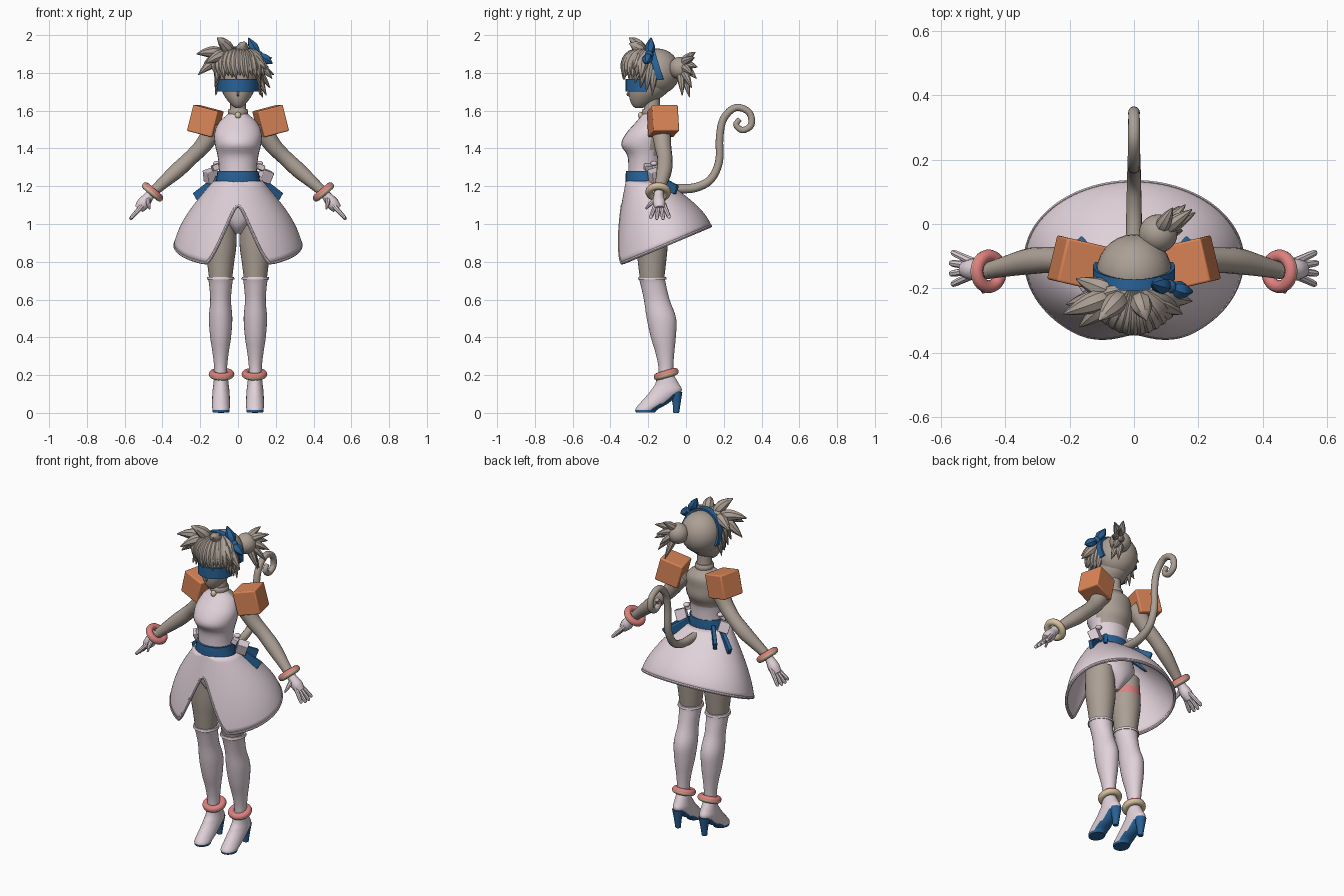
import bpy, bmesh, math
from math import sin, cos, pi
from mathutils import Vector

default = bpy.data.objects.get("Cube")
if default:
    bpy.data.objects.remove(default)


def material(name, rgb):
    m = bpy.data.materials.new(name)
    m.use_nodes = True
    m.diffuse_color = (*rgb, 1)
    m.node_tree.nodes["Principled BSDF"].inputs["Base Color"].default_value = (*rgb, 1)
    return m


TAUPE = material("taupe", (.41, .35, .3))
LILAC = material("pale lilac", (.75, .64, .695))
ORANGE = material("orange", (.71, .235, .095))
BLUE = material("blue", (.021, .122, .31))
CORAL = material("coral", (.72, .22, .21))
CREAM = material("cream", (.67, .55, .35))
parts = []
SIDES = (("left", 1), ("right", -1))


def register(ob, name, mat):
    ob.name = name
    ob.data.materials.append(mat)
    parts.append(ob)
    return ob


def paint(ob, mat, rule):
    ob.data.materials.append(mat)
    for p in ob.data.polygons:
        if rule(p.center, p.normal):
            p.material_index = len(ob.data.materials) - 1


def spline(pts, n):
    """Smooth curve through points of any dimension."""
    out = []
    for i in range(len(pts) - 1):
        a, b, c, d = (pts[max(0, min(len(pts) - 1, i + k))] for k in (-1, 0, 1, 2))
        for j in range(n):
            t = j / n
            out.append([q + t / 2 * (r - p + t * (2*p - 5*q + 4*r - s + t * (3*q - p - 3*r + s)))
                        for p, q, r, s in zip(a, b, c, d)])
    return out + [list(pts[-1])]


def loft(name, rings, mat, caps=True):
    bm = bmesh.new()
    rows = [[bm.verts.new(p) for p in ring] for ring in rings]
    n = len(rows[0])
    for a, b in zip(rows, rows[1:]):
        for i in range(n):
            bm.faces.new((a[i], a[(i+1) % n], b[(i+1) % n], b[i]))
    if caps:
        bm.faces.new(rows[0])
        bm.faces.new(rows[-1])
    bmesh.ops.recalc_face_normals(bm, faces=bm.faces)
    me = bpy.data.meshes.new(name)
    bm.to_mesh(me)
    bm.free()
    ob = bpy.data.objects.new(name, me)
    bpy.context.collection.objects.link(ob)
    return register(ob, name, mat)


def tube(name, pts, mat, sides=12, n=4):
    """Round tapering tube through (x, y, z, radius) points."""
    path = spline(pts, n)
    co = [Vector(p[:3]) for p in path]
    rings, u = [], None
    for i, p in enumerate(co):
        t = (co[min(i+1, len(co)-1)] - co[max(i-1, 0)]).normalized()
        u = t.orthogonal() if u is None else u - t * u.dot(t)
        u.normalize()
        v = t.cross(u)
        rings.append([p + (u * cos(a) + v * sin(a)) * max(path[i][3], .001)
                      for a in (2 * pi * k / sides for k in range(sides))])
    return loft(name, rings, mat)


def stack(name, secs, mat, x=0, n=4, sides=28):
    """Level ellipses: (z, y centre, x radius, y radius)."""
    return loft(name, [[(x + rx * cos(a), cy + ry * sin(a), z)
                        for a in (2 * pi * k / sides for k in range(sides))]
                       for z, cy, rx, ry in spline(secs, n)], mat)


def band(name, arc, start, end, half, mat, thick=.012):
    half, rings = Vector(half), []
    for i in range(25):
        a = start + (end - start) * i / 24
        p, q = Vector(arc(a, 0)), Vector(arc(a, thick))
        rings.append((p - half, p + half, q + half, q - half))
    return loft(name, rings, mat)


def ball(name, loc, scale, mat):
    bpy.ops.mesh.primitive_uv_sphere_add(segments=28, ring_count=16, location=loc)
    bpy.context.object.scale = scale
    return register(bpy.context.object, name, mat)


def block(name, loc, size, rot, mat, bevel=.004):
    bpy.ops.mesh.primitive_cube_add(size=1, location=loc, rotation=rot)
    ob = bpy.context.object
    ob.scale = size
    bpy.ops.object.transform_apply(location=False, rotation=False, scale=True)
    mod = ob.modifiers.new("bevel", "BEVEL")
    mod.width, mod.segments = bevel, 3
    return register(ob, name, mat)


def strip(name, a, b, width, mat):
    a, b = Vector(a), Vector(b)
    rot = (b - a).to_track_quat('Z', 'Y').to_euler()
    return block(name, (a + b) / 2, (.022, width, (b - a).length), rot, mat)


def bangle(name, loc, axis):
    rot = Vector(axis).to_track_quat('Z', 'Y').to_euler()
    bpy.ops.mesh.primitive_torus_add(major_radius=.048, minor_radius=.02, location=loc, rotation=rot,
                                     major_segments=32, minor_segments=12)
    paint(register(bpy.context.object, name, CORAL), CREAM, lambda c, n: n.z > .1)


# Torso with an open back, neck and pelvis
torso = stack("torso", [(1.19, -.215, .11, .09), (1.28, -.215, .1, .09), (1.36, -.215, .108, .095),
                        (1.42, -.218, .122, .125), (1.48, -.205, .125, .112), (1.54, -.18, .1, .085),
                        (1.585, -.18, .052, .05), (1.63, -.18, .042, .042), (1.7, -.18, .042, .042)], LILAC)
paint(torso, TAUPE, lambda c, n: c.z > 1.6 or (c.z > 1.36 and c.y > -.18))
stack("pelvis", [(.95, -.19, .02, .05), (.99, -.19, .06, .09), (1.05, -.19, .125, .11),
                 (1.13, -.2, .14, .11), (1.21, -.21, .11, .09)], LILAC)
stack("collar", [(1.58, -.18, .053, .053), (1.595, -.18, .054, .054), (1.61, -.18, .048, .048)], TAUPE)
ball("collar_bell", (0, -.238, 1.575), (.016, .016, .018), CREAM)
stack("belt", [(1.22, -.22, .118, .1), (1.25, -.22, .113, .1), (1.28, -.22, .109, .098)], BLUE)


# Flared skirt, split at the front and rising to the back
def skirt_point(a, t):
    front = cos(a) > 0
    hx, hy = .335 * sin(a), -.11 - (.265 if front else .24) * cos(a)
    base = .79 + (hy + .345) * .42
    notch = .32 * cos(pi / 2 * abs(hx) / .17) ** 1.5 if front and abs(hx) < .17 else 0
    z = 1.225 + (base + notch - 1.225) * t
    s = (1.225 - z) / (1.225 - base)
    f = .5 * s + .5 * sin(1.1 * pi / 2 * s)
    wx, wy = .125 * sin(a), -.215 - .098 * cos(a)
    return wx + (hx - wx) * f, wy + (hy - wy) * f, z


angles = [2 * pi * k / 96 for k in range(96)]
skirt = loft("skirt", [[skirt_point(a, t / 14) for a in angles] for t in range(15)], LILAC, False)
solid = skirt.modifiers.new("thickness", "SOLIDIFY")
solid.thickness, solid.offset = .012, 0
tube("skirt_hem", [(*skirt_point(a, 1), .009) for a in angles + angles[:1]], LILAC, 8, 1)

# Curled tail
tube("tail", [(0, y, z, r) for y, z, r in (
    (-.13, 1.19, .026), (-.04, 1.187, .025), (.05, 1.193, .024), (.13, 1.235, .022), (.175, 1.33, .021),
    (.178, 1.46, .02), (.2, 1.56, .02), (.265, 1.617, .019), (.335, 1.59, .018), (.345, 1.525, .018),
    (.3, 1.497, .017), (.265, 1.525, .016), (.285, 1.555, .013))], TAUPE, 14)

for side, s in SIDES:
    # Legs and stockings
    thigh = stack(side + "_thigh", [(.69, -.18, .058, .062), (.8, -.18, .072, .075), (.9, -.182, .084, .085),
                                    (1.06, -.19, .078, .088)], TAUPE, s * .092)
    if s < 0:
        paint(thigh, CORAL, lambda c, n: .94 < c.z < .98 and c.y > -.16)
    stack(side + "_stocking", [(.18, -.105, .033, .038), (.25, -.107, .035, .04), (.32, -.112, .043, .05),
                               (.4, -.12, .055, .066), (.5, -.13, .062, .078), (.6, -.155, .055, .068),
                               (.7, -.178, .064, .068), (.705, -.178, .073, .075),
                               (.72, -.178, .071, .073)], LILAC, s * .092)

    # Heeled shoes with coloured soles
    shoe = stack(side + "_shoe", [(.21, -.11, .035, .04), (.155, -.1, .04, .062), (.125, -.102, .044, .08),
                                  (.1, -.118, .046, .082), (.05, -.17, .047, .075), (.02, -.208, .046, .06),
                                  (.001, -.215, .043, .05)], LILAC, s * .09)
    paint(shoe, BLUE, lambda c, n: (n.z < -.4 and c.z < .115) or c.z < .012)
    tube(side + "_heel", [(s * .09, -.052, .11, .034), (s * .09, -.05, .05, .022),
                          (s * .09, -.052, 0, .016)], BLUE)
    bangle(side + "_anklet", (s * .087, -.105, .205), (0, .3, -1))

    # Arms and gloved hands
    tube(side + "_arm", [(s * x, y, z, r) for x, y, z, r in (
        (.1, -.14, 1.52, .046), (.14, -.13, 1.48, .05), (.19, -.122, 1.41, .044), (.25, -.112, 1.35, .04),
        (.32, -.115, 1.285, .041), (.4, -.132, 1.215, .032), (.46, -.147, 1.16, .025))], TAUPE, 16)
    tube(side + "_palm", [(s * .44, -.143, 1.18, .026), (s * .47, -.145, 1.148, .026),
                          (s * .5, -.142, 1.11, .034), (s * .525, -.14, 1.08, .026)], LILAC)
    for i in range(4):
        k = i - 1.5
        reach = 1 - .08 * abs(k)
        tube(f"{side}_finger_{i + 1}", [(s * (.5 + .076 * t * reach), -.138 + k * (.013 + .021 * t),
                                         1.105 - .085 * t * reach, r)
                                        for t, r in ((0, .014), (.5, .012), (.9, .01), (1, .003))], LILAC, 8)
    tube(side + "_thumb", [(s * .475, -.155, 1.135, .014), (s * .475, -.185, 1.11, .012),
                           (s * .468, -.213, 1.08, .005)], LILAC, 8)
    bangle(side + "_bracelet", (s * .452, -.147, 1.17), (s * .65, 0, -.76))

    # Boxy shoulder guards
    block(side + "_shoulder_guard", (s * .173, -.122, 1.545), (.14, .14, .142),
          (0, s * -.25, s * .23), ORANGE, .007)

    # Sash tails and knots at the hips
    strip(side + "_sash_tail_outer", (s * .1, -.18, 1.235), (s * .222, -.11, 1.14), .055, BLUE)
    strip(side + "_sash_tail_back", (s * .08, -.15, 1.235), (s * .165, -.05, 1.18), .05, BLUE)
    block(side + "_hip_knot", (s * .145, -.165, 1.255), (.062, .055, .065), (.3, s * .3, .5), LILAC)
    block(side + "_small_knot", (s * .12, -.2, 1.3), (.035, .04, .03), (0, s * .4, .3), LILAC)
    ball(side + "_hip_bead", (s * .115, -.17, 1.32), (.018, .018, .014), LILAC)

# Head
stack("face", [(1.615, -.25, .015, .02), (1.63, -.24, .035, .045), (1.66, -.222, .06, .076),
               (1.7, -.2, .083, .103), (1.76, -.185, .097, .118), (1.83, -.18, .1, .115),
               (1.9, -.18, .06, .07)], TAUPE)
tube("nose", [(0, -.295, 1.705, .006), (0, -.31, 1.685, .006), (0, -.295, 1.678, .003)], TAUPE, 8)
band("blindfold", lambda a, d: ((.098 + d) * sin(a), -.187 - (.12 + d) * cos(a), 1.735),
     -1.4, 1.4, (0, 0, .033), BLUE)
ball("skull_hair", (0, -.15, 1.807), (.117, .118, .122), TAUPE)


# Hair: fringe, loose spikes and side bun
def lock(name, root, tip, lift=.03, width=.03):
    a, b = Vector(root), Vector(tip)
    up = Vector((0, 0, lift))
    tube(name, [(*a, width * .7), (*a.lerp(b, .35) + up, width), (*a.lerp(b, .7) + up * .7, width * .65),
                (*b, .002)], TAUPE, 8)


for i in range(13):
    x = (i - 6) * .02
    y = -.33 + 5 * x * x
    tube(f"fringe_{i + 1}", [(x * .25, -.2, 1.915, .018), (x * .75, y + .04, 1.895, .026),
                             (x, y + .006, 1.84, .024),
                             (x * 1.05 + .012, y - .004, 1.785 - .01 * (i % 3), .002)], TAUPE, 8)
for i, tip in enumerate([(-.11, -.3, 1.985), (-.22, -.28, 1.9), (-.21, -.25, 1.79), (-.17, -.32, 1.85),
                         (-.18, -.17, 1.85), (.18, -.24, 1.77), (.15, -.28, 1.82), (.04, -.3, 1.955)]):
    lock(f"hair_spike_{i + 1}", (tip[0] * .3, -.22, 1.88), tip, .02, .034)
for side, s in SIDES:
    for i in range(4):
        lock(f"{side}_side_lock_{i + 1}", (s * .09, -.16 - .025 * i, 1.86),
             (s * .118, -.18 - .03 * i, 1.68 + .022 * i), .01, .022)
bun = Vector((.075, -.03, 1.825))
ball("hair_bun", bun, (.06, .06, .06), TAUPE)
for i, tip in enumerate([(.12, .05, 1.91), (.18, .045, 1.88), (.16, .06, 1.83), (.19, .035, 1.79),
                         (.14, .055, 1.77), (.17, .03, 1.72), (.13, .02, 1.67), (.15, -.02, 1.68)]):
    lock(f"bun_spike_{i + 1}", bun, tip, .015, .024)

# Headband and bow
band("headband", lambda a, d: ((.116 + d) * cos(a), -.15 - .04 * sin(a), 1.807 + (.122 + d) * sin(a)),
     -.35, pi + .35, (0, .018, 0), BLUE)
knot = (.11, -.195, 1.895)
ball("bow_knot", knot, (.022, .022, .022), BLUE)
for i, (mid, tip) in enumerate([((.082, -.19, 1.935), (.055, -.185, 1.985)),
                                ((.145, -.205, 1.872), (.182, -.21, 1.85))]):
    tube(f"bow_loop_{i + 1}", [(*knot, .012), (*mid, .028), (*tip, .004)], BLUE, 6)

# Smooth shading with sharp edges kept
bpy.ops.object.select_all(action='DESELECT')
for ob in parts:
    ob.select_set(True)
bpy.context.view_layer.objects.active = parts[0]
bpy.ops.object.shade_smooth_by_angle(angle=math.radians(40))
